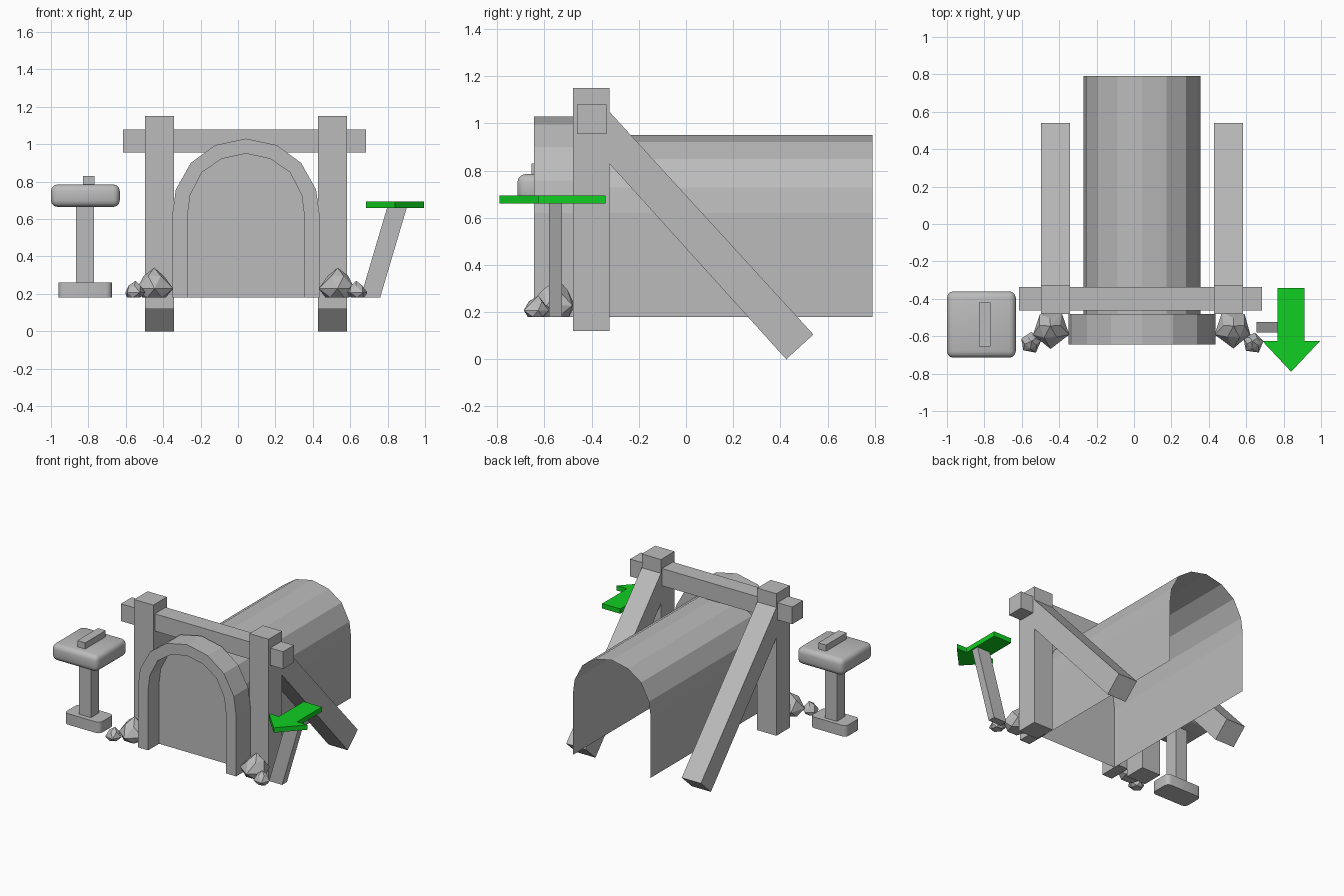
import bpy, bmesh, math, random
from mathutils import Vector, Matrix

default = bpy.data.objects.get("Cube")
if default:
    bpy.data.objects.remove(default, do_unlink=True)

CX = 0.0425      # middle of the tunnel
GROUND = 0.18


def make_material(name, color):
    mat = bpy.data.materials.new(name)
    mat.use_nodes = True
    mat.diffuse_color = color
    mat.node_tree.nodes["Principled BSDF"].inputs["Base Color"].default_value = color
    return mat


grey = make_material("stone grey", (0.5, 0.5, 0.5, 1))
green = make_material("arrow green", (0.005, 0.62, 0.015, 1))


def finish(name, bm, mat):
    bmesh.ops.recalc_face_normals(bm, faces=bm.faces)
    mesh = bpy.data.meshes.new(name)
    bm.to_mesh(mesh)
    bm.free()
    mesh.materials.append(mat)
    obj = bpy.data.objects.new(name, mesh)
    bpy.context.collection.objects.link(obj)
    return obj


def prism(name, outline, axis, lo, hi, mat=grey, open_shell=False):
    """Extrude a 2D outline along an axis; an open shell lacks its back and floor."""
    def place(p, t):
        return {"x": (t, *p), "y": (p[0], t, p[1]), "z": (*p, t)}[axis]
    bm = bmesh.new()
    a = [bm.verts.new(place(p, lo)) for p in outline]
    b = [bm.verts.new(place(p, hi)) for p in outline]
    n = len(outline)
    bm.faces.new(a)
    if not open_shell:
        bm.faces.new(b[::-1])
    for i in range(n - 1 if open_shell else n):
        j = (i + 1) % n
        bm.faces.new((a[j], a[i], b[i], b[j]))
    return finish(name, bm, mat)


def box(name, x, y, z, mat=grey):
    return prism(name, [(x[0], y[0]), (x[1], y[0]), (x[1], y[1]), (x[0], y[1])], "z", *z, mat)


def round_edges(obj, width, segments, vertical_only=False, angle=60):
    bm = bmesh.new()
    bm.from_mesh(obj.data)
    edges = [e for e in bm.edges if not vertical_only
             or abs(e.verts[0].co.z - e.verts[1].co.z) > 0.01]
    bmesh.ops.bevel(bm, geom=edges, offset=width, segments=segments,
                    profile=0.5, affect="EDGES")
    bm.to_mesh(obj.data)
    bm.free()
    bpy.ops.object.select_all(action="DESELECT")
    obj.select_set(True)
    bpy.context.view_layer.objects.active = obj
    bpy.ops.object.shade_smooth_by_angle(angle=math.radians(angle))


def arch(half):
    """Mirror a half arch, given from crown to springing, and drop it to the ground."""
    right = half + [(half[-1][0], GROUND)]
    return [(CX - x, z) for x, z in right[::-1]] + [(CX + x, z) for x, z in right[1:]]


# Tunnel and its entrance surround
inner = arch([(0, 0.95), (0.13, 0.922), (0.235, 0.85), (0.298, 0.728), (0.312, 0.62)])
outer = arch([(0, 1.03), (0.165, 0.995), (0.295, 0.9), (0.375, 0.757), (0.394, 0.62)])
prism("tunnel", inner, "y", -0.52, 0.79, open_shell=True)
prism("entrance_arch", outer + inner[::-1], "y", -0.645, -0.48)

# Timber portal: posts, sloping braces and cross beam
brace = [(-0.34, 1.066), (-0.325, 1.05), (0.54, 0.105), (0.425, 0.0),
         (-0.325, 0.83), (-0.34, 0.846)]
for side, label in ((-1, "right"), (1, "left")):
    mid = CX + side * 0.463
    box(label + "_post", (mid - 0.077, mid + 0.077), (-0.48, -0.325), (0.12, 1.15))
    prism(label + "_brace", brace, "x", mid - 0.077, mid + 0.077)
box("cross_beam", (-0.615, 0.685), (-0.462, -0.338), (0.955, 1.08))

# Sign stand with a cushion-shaped head
base = box("sign_base", (-0.96, -0.675), (-0.62, -0.46), (GROUND, 0.26))
round_edges(base, 0.03, 3, vertical_only=True, angle=40)
box("sign_post", (-0.867, -0.77), (-0.585, -0.49), (0.255, 0.68))
head = box("sign_head", (-1.0, -0.632), (-0.715, -0.36), (0.665, 0.785))
round_edges(head, 0.035, 3)
box("sign_bar", (-0.83, -0.767), (-0.655, -0.42), (0.775, 0.83))

# Direction arrow on a leaning post
prism("arrow_post", [(0.655, GROUND), (0.76, GROUND), (0.905, 0.67), (0.80, 0.67)],
      "y", -0.58, -0.525)
prism("arrow", [(0.84, -0.79), (0.995, -0.625), (0.912, -0.625), (0.912, -0.342),
                (0.767, -0.342), (0.767, -0.625), (0.685, -0.625)],
      "z", 0.66, 0.695, green)


# Faceted rocks beside the entrance
def rock(name, x, y, radius, height, spin, lean):
    rng = random.Random(4)
    bm = bmesh.new()
    rings = []
    for k, (scale, level) in enumerate(((0.7, 0), (1, 0.3), (0.6, 0.72))):
        ring = []
        for i in range(5):
            ang = spin + math.tau * (i + 0.5 * (k % 2)) / 5
            r = radius * scale * rng.uniform(0.9, 1.1)
            ring.append(bm.verts.new((x + r * math.cos(ang) + lean * level,
                                      y + r * math.sin(ang),
                                      GROUND + height * level)))
        rings.append(ring)
    bm.verts.new((x + lean, y + radius * 0.15, GROUND + height))
    bmesh.ops.convex_hull(bm, input=bm.verts)
    bmesh.ops.dissolve_limit(bm, angle_limit=math.radians(8), verts=bm.verts, edges=bm.edges)
    return finish(name, bm, grey)


for side, label in ((-1, "right"), (1, "left")):
    spin = 0.3 if side > 0 else math.pi - 0.3
    rock(label + "_large_rock", CX + side * 0.49, -0.56, 0.1, 0.16, spin, 0)
    rock(label + "_small_rock", CX + side * 0.60, -0.635, 0.056, 0.09, spin + 0.5, -side * 0.01)
